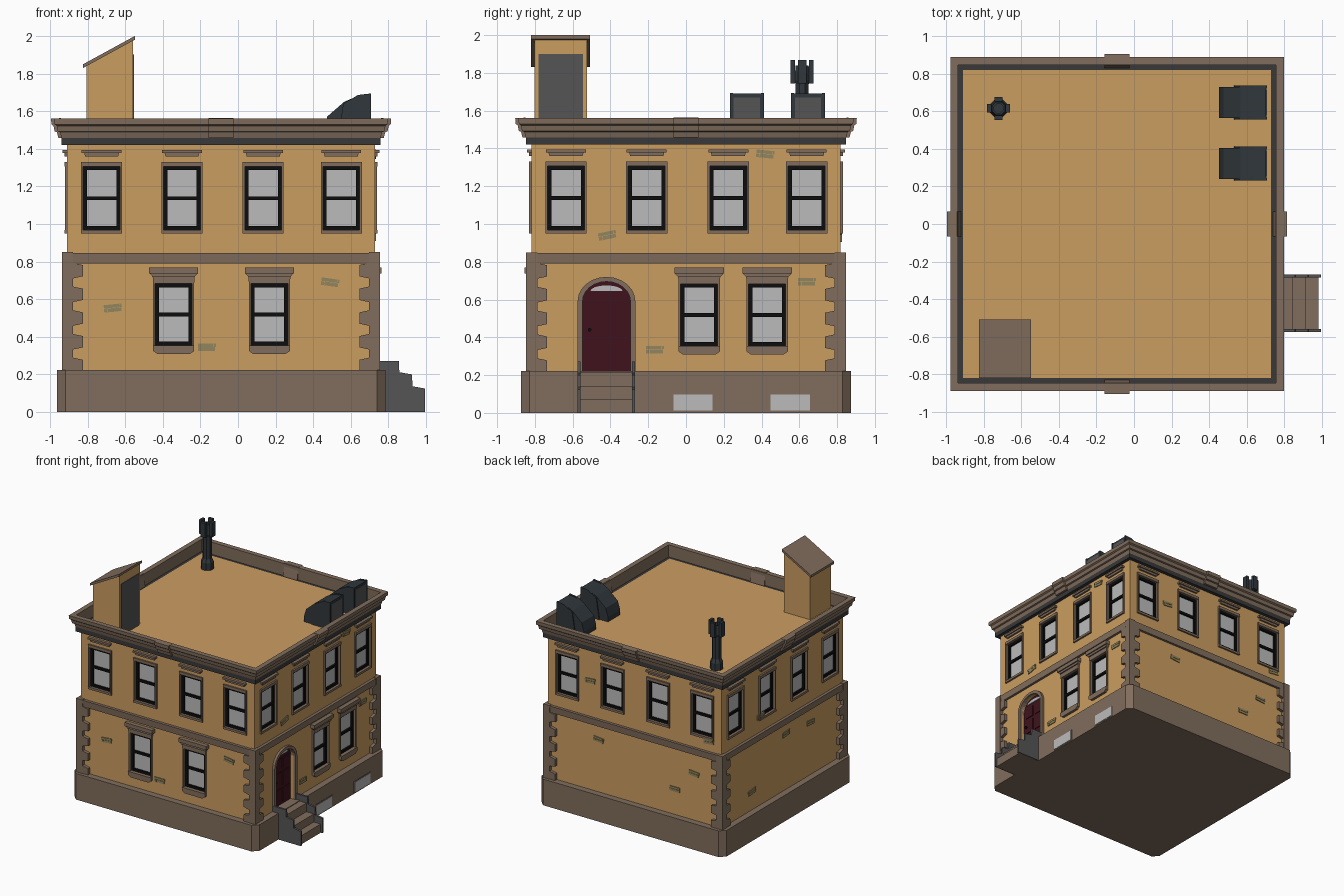
import bpy, bmesh
from math import sin, cos, pi, radians
from mathutils import Matrix, Vector

if "Cube" in bpy.data.objects:
    bpy.data.objects.remove(bpy.data.objects["Cube"])

CX = -0.09          # centre of the building in x
W = 0.818           # half width of the walls
parts = {}
COL = {'wall': (.60, .34, .12), 'trim': (.22, .155, .11), 'roof': (.04, .04, .04),
       'black': (.004, .004, .004), 'glass': (.5, .5, .5), 'red': (.05, .006, .012),
       'metal': (.03, .038, .045), 'stone': (.09, .09, .09), 'brick': (.29, .24, .11)}
MATS = {}
for n, c in COL.items():
    MATS[n] = bpy.data.materials.new(n)
    MATS[n].diffuse_color = (*c, 1)


def solid(name, mat, loops, k=0, closed=False):
    """Loft loops of local (u, outward, z) points onto side k (0 front, 1 right, 2 back, 3 left)."""
    bm = parts.setdefault(name, (bmesh.new(), mat))[0]
    m = Matrix.Translation((CX, 0, 0)) @ Matrix.Rotation(k * pi / 2, 4, 'Z')
    vs = [[bm.verts.new(m @ Vector((u, -d, z))) for u, d, z in lp] for lp in loops]
    n = len(vs[0])
    pairs = list(zip(vs, vs[1:])) + ([(vs[-1], vs[0])] if closed else [])
    for a, b in pairs:
        for i in range(n):
            j = (i + 1) % n
            bm.faces.new((a[i], a[j], b[j], b[i]))
    if not closed:
        bm.faces.new(vs[0])
        bm.faces.new(vs[-1])


def plate(name, mat, poly, d0, d1, k):
    """Outline in (u, z) on side k, extruded outward from d0 to d1."""
    solid(name, mat, [[(u, d, z) for u, z in poly] for d in (d0, d1)], k)


def rect(u0, u1, z0, z1):
    return [(u0, z0), (u1, z0), (u1, z1), (u0, z1)]


def run(name, mat, prof, u0, u1, k):
    """Profile in (outward, z), extruded along the wall."""
    solid(name, mat, [[(u, d, z) for d, z in prof] for u in (u0, u1)], k)


def square(h, z, c=0):
    """Square loop of half width h, optionally with chamfer c."""
    if not c:
        return [(-h, -h, z), (h, -h, z), (h, h, z), (-h, h, z)]
    b = h - c
    return [(-b, -h, z), (b, -h, z), (h, -b, z), (h, b, z), (b, h, z), (-b, h, z), (-h, b, z), (-h, -b, z)]


def octagon(x, y, r, z, n=8):
    return [(x - CX + r * cos((i + .5) * 2 * pi / n), -y + r * sin((i + .5) * 2 * pi / n), z) for i in range(n)]


# main masses: plinth, walls, roof, cornice
solid('plinth', 'trim', [square(.873, 0, .045), square(.873, .223, .045)])
solid('walls', 'wall', [square(W, .2), square(W, 1.46)])
solid('roof_deck', 'roof', [square(.848, 1.42), square(.848, 1.457)])
CORN = [(.848, 1.457), (.856, 1.488), (.868, 1.492), (.874, 1.522), (.885, 1.53), (.887, 1.56)]
solid('cornice', 'trim', [square(h, z) for h, z in CORN + [(.845, 1.56), (.8, 1.457)][:1] + [(.845, 1.45), (.81, 1.45)]],
      closed=True)


def sash_window(k, u, z0, z1):
    # recessed glass and black sash bars, plus the opening cutter
    plate('cutter', 'wall', rect(u - .1, u + .1, z0, z1), W - .03, W + .05, k)
    plate('window_glass', 'glass', rect(u - .095, u + .095, z0 + .005, z1 - .005), W - .035, W - .024, k)
    zm = (z0 + z1) / 2
    for r in ((u - .1, u - .078, z0, z1), (u + .078, u + .1, z0, z1), (u - .078, u + .078, z0, z0 + .022),
              (u - .078, u + .078, z1 - .022, z1), (u - .078, u + .078, zm - .01, zm + .01)):
        plate('window_sashes', 'black', rect(*r), W - .032, W - .008, k)
    for s in (-1, 1):
        plate('window_trim', 'trim', rect(*sorted((u + s * .098, u + s * .109)), z0, z1), W - .03, W + .012, k)


def upper_window(k, u):
    sash_window(k, u, .967, 1.308)
    plate('window_trim', 'trim', rect(u - .109, u + .109, .95, .969), W - .03, W + .014, k)
    plate('window_trim', 'trim', rect(u - .109, u + .109, 1.306, 1.33), W - .03, W + .014, k)
    plate('window_hoods', 'trim', [(u - .088, 1.36), (u + .088, 1.36), (u + .093, 1.38), (u - .093, 1.38)], W - .01, W + .014, k)
    plate('window_hoods', 'trim', rect(u - .106, u + .106, 1.378, 1.394), W - .01, W + .024, k)


def lower_window(k, u):
    sash_window(k, u, .352, .685)
    plate('window_sills', 'trim', [(u - .109, .354), (u - .109, .325), (u - .085, .308), (u + .085, .308),
                                   (u + .109, .325), (u + .109, .354)], W - .03, W + .022, k)
    plate('window_hoods', 'trim', [(u - .109, .683), (u + .109, .683), (u + .112, .725), (u - .112, .725)], W - .03, W + .016, k)
    plate('window_hoods', 'trim', [(u - .112, .72), (u + .112, .72), (u + .13, .74), (u - .13, .74)], W - .01, W + .026, k)
    plate('window_hoods', 'trim', rect(u - .13, u + .13, .738, .77), W - .01, W + .036, k)


for k in range(4):
    for u in (-.635, -.208, .224, .639):
        upper_window(k, u)
    # cornice centre block, string course, corner quoins
    run('cornice_blocks', 'trim', [(d + .017, z) for d, z in CORN] + [(.85, 1.563), (.83, 1.457)], -.066, .066, k)
    run('string_course', 'trim', [(W - .02, .79), (.838, .79), (.842, .846), (W - .02, .846)], -.8, .8, k)
    solid('quoin_posts', 'trim', [[(u, d, z) for u, d in ((.787, .787), (.846, .787), (.846, .846), (.787, .846))]
                                  for z in (.21, .85)], k)
    for s in (-1, 1):
        for i in range(5):
            z = .218 + i * .126
            plate('quoin_teeth', 'trim', [(s * .79, z - .012), (s * .735, z), (s * .735, z + .06), (s * .79, z + .072)],
                  W - .01, .844, k)

for k, us in ((0, (-.252, .257)), (1, (.07, .43))):
    for u in us:
        lower_window(k, u)

# arched doorway on the right side
DC = -.421


def arch(h, top, n=12, spring=.59):
    return [(DC + h, .215)] + [(DC + h * cos(i * pi / n), spring + (top - spring) * sin(i * pi / n))
                               for i in range(n + 1)] + [(DC - h, .215)]


outer, inner = arch(.153, .72), arch(.127, .695)
plate('cutter', 'wall', inner, W - .04, W + .05, 1)
for i in range(len(outer) - 1):
    plate('door_surround', 'trim', [outer[i], outer[i + 1], inner[i + 1], inner[i]], W - .04, W + .02, 1)
plate('door', 'red', inner, W - .045, W - .025, 1)
for s in (-1, 1):
    for z0, z1 in ((.25, .36), (.385, .5), (.525, .615)):
        plate('door', 'red', rect(*sorted((DC + s * .012, DC + s * .098)), z0, z1), W - .03, W - .019, 1)
plate('door_fanlight', 'glass', [(DC + .085 * cos(i * pi / 8), .645 + .03 * sin(i * pi / 8)) for i in range(9)],
      W - .03, W - .018, 1)
plate('door_knob', 'black', [(-.51 + .01 * cos(i * pi / 4), .44 + .01 * sin(i * pi / 4)) for i in range(8)], W - .03, W - .005, 1)

# stairs with side stringers
run('stair_treads', 'trim', [(.86, 0), (1.07, 0), (1.07, .074), (1.005, .074), (1.005, .143), (.935, .143),
                             (.935, .217), (.86, .217)], -.565, -.278, 1)
for u in (-.575, -.285):
    run('stair_stringers', 'stone', [(.8, 0), (1.085, 0), (1.085, .125), (1.018, .137), (1.015, .2), (.948, .212),
                                     (.945, .272), (.8, .272)], u, u + .016, 1)

# basement windows
for u in (.037, .552):
    plate('basement_frames', 'trim', rect(u - .112, u + .112, .006, .106), .86, .876, 1)
    plate('basement_glass', 'glass', rect(u - .104, u + .104, .013, .098), .86, .879, 1)

# exposed brick patches: side, u, z, tilt
for k, u, z, t in ((0, -.575, .553, 6), (0, -.075, .345, 0), (0, .58, .69, -8), (1, -.416, .94, 12), (1, .42, 1.37, -6),
                   (1, -.165, .335, 0), (1, .64, .695, 0), (2, -.34, .67, -6), (2, .38, .44, 0), (2, .70, .93, 6),
                   (2, -.42, 1.15, 5), (2, .56, .62, -5), (3, .05, .7, 4), (3, .38, .67, -6), (3, -.41, .38, 6), (3, -.29, .98, 0)):
    c, s = cos(radians(t)), sin(radians(t))
    for r in ((-.048, .035, .002, .02), (.037, .048, .002, .02), (-.048, -.03, -.02, 0), (-.028, .044, -.02, 0)):
        plate('brick_patches', 'brick', [(u + a * c - b * s, z + a * s + b * c) for a, b in rect(*r)], W - .01, W + .007, k)

# roof access hut with sloping lid (front-plane outlines, depth = -y)
hut = [(x - CX, z) for x, z in ((-.805, 1.45), (-.558, 1.45), (-.558, 1.98), (-.805, 1.843))]
plate('hut_walls', 'wall', hut, .525, .802, 0)
plate('hut_lid', 'trim', [(x - CX, z) for x, z in ((-.823, 1.83), (-.548, 1.98), (-.548, 2.0), (-.823, 1.85))], .508, .82, 0)
run('hut_door', 'stone', [(-.56 - CX, 1.45), (-.552 - CX, 1.45), (-.552 - CX, 1.9), (-.56 - CX, 1.9)], -.78, -.545, 1)

# two hooded roof vents
hood = [(.703, 1.45), (.703, 1.69), (.64, 1.682), (.565, 1.65), (.475, 1.572), (.453, 1.5), (.453, 1.45)]
for y in (.322, .646):
    plate('roof_vents', 'metal', [(x - CX, z) for x, z in hood], -y - .082, -y + .082, 0)
    for s in (-1, 1):
        plate('vent_cheeks', 'metal', [(x - CX, z) for x, z in ((.706, 1.45), (.706, 1.694), (.638, 1.686), (.56, 1.64), (.53, 1.45))],
              -y + s * .082 - .008, -y + s * .082 + .008, 0)
    run('vent_mouths', 'stone', [(x - CX, z) for x, z in ((.7, 1.48), (.707, 1.48), (.707, 1.67), (.7, 1.67))], y - .07, y + .07, 1)

# flue pipe with pronged crown
PX, PY = -.72, .615
solid('flue_pipe', 'metal', [octagon(PX, PY, r, z) for r, z in ((.052, 1.45), (.052, 1.52), (.037, 1.55), (.037, 1.74),
                                                               (.045, 1.76), (.037, 1.84), (.026, 1.84), (.026, 1.78))])
for i in range(4):
    a = i * pi / 2
    dx, dy = cos(a), sin(a)
    base = [(PX - CX + dx * r - dy * t, -PY + dy * r + dx * t) for r, t in ((.037, -.022), (.061, -.022), (.061, .022), (.037, .022))]
    solid('flue_prongs', 'metal', [[(x, y, z) for x, y in base] for z in (1.745, 1.867)])

# turn the parts into objects
objs = {}
for name, (bm, mat) in parts.items():
    bmesh.ops.recalc_face_normals(bm, faces=bm.faces)
    me = bpy.data.meshes.new(name)
    bm.to_mesh(me)
    bm.free()
    me.materials.append(MATS[mat])
    objs[name] = bpy.data.objects.new(name, me)
    bpy.context.collection.objects.link(objs[name])

# cut the window and door openings into the walls
wall, cutter = objs['walls'], objs['cutter']
cutter.hide_render = True
mod = wall.modifiers.new('openings', 'BOOLEAN')
mod.operation, mod.object, mod.solver = 'DIFFERENCE', cutter, 'EXACT'
bpy.context.view_layer.objects.active = wall
bpy.ops.object.modifier_apply(modifier='openings')
bpy.data.objects.remove(cutter)

for m in bpy.data.materials:
    if m.users and not m.is_grease_pencil:
        m.use_nodes = True
        m.node_tree.nodes["Principled BSDF"].inputs["Base Color"].default_value = m.diffuse_color
